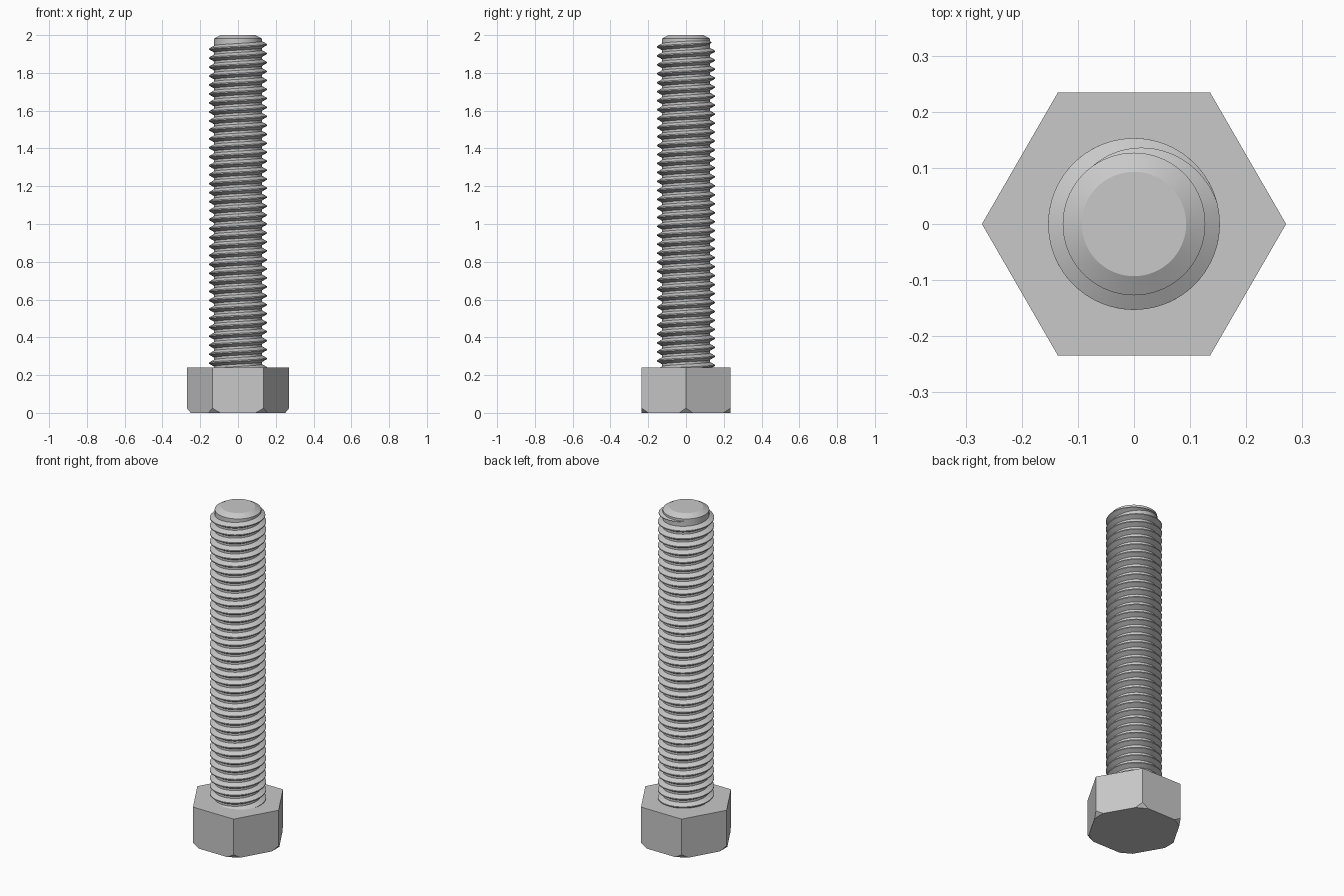
import bpy, bmesh, math
from mathutils import Vector

cube = bpy.data.objects.get("Cube")
if cube:
    bpy.data.objects.remove(cube, do_unlink=True)

HEAD_TOP, HEAD_R = 0.24, 0.271
CORE_R, CREST_R, PITCH = 0.127, 0.153, 0.0475

steel = bpy.data.materials.new("grey steel")
steel.use_nodes = True
colour = (0.58, 0.58, 0.58, 1)
steel.diffuse_color = colour
steel.node_tree.nodes["Principled BSDF"].inputs["Base Color"].default_value = colour


def finish(name, bm, smooth=False):
    """Turn a bmesh into a named steel object."""
    bmesh.ops.recalc_face_normals(bm, faces=bm.faces)
    mesh = bpy.data.meshes.new(name)
    bm.to_mesh(mesh)
    bm.free()
    mesh.materials.append(steel)
    obj = bpy.data.objects.new(name, mesh)
    bpy.context.collection.objects.link(obj)
    if smooth:
        bpy.ops.object.select_all(action="DESELECT")
        obj.select_set(True)
        bpy.context.view_layer.objects.active = obj
        bpy.ops.object.shade_smooth_by_angle(angle=math.radians(22))
    return obj


def stacked_rings(profile, sides):
    """Closed solid of revolution from (radius, height) pairs."""
    bm = bmesh.new()
    rings = []
    for r, z in profile:
        angles = [math.tau * i / sides for i in range(sides)]
        rings.append([bm.verts.new((r * math.cos(a), r * math.sin(a), z)) for a in angles])
    for low, high in zip(rings, rings[1:]):
        for i in range(sides):
            j = (i + 1) % sides
            bm.faces.new((low[i], low[j], high[j], high[i]))
    bm.faces.new(rings[0])
    bm.faces.new(rings[-1])
    return bm


# Hexagonal head with its lower corners cut off
head = stacked_rings([(HEAD_R, 0), (HEAD_R, HEAD_TOP)], 6)
for k in range(6):
    a = k * math.pi / 3
    out = Vector((math.cos(a), math.sin(a), 0))
    bmesh.ops.bisect_plane(
        head, geom=head.verts[:] + head.edges[:] + head.faces[:],
        plane_co=out * (HEAD_R - 0.021), plane_no=out * 0.025 - Vector((0, 0, 0.021)),
        clear_outer=True)
    bmesh.ops.holes_fill(head, edges=[e for e in head.edges if e.is_boundary])
finish("hex_head", head)

# Shank core with a chamfered tip
core = stacked_rings([(CORE_R, HEAD_TOP - 0.04), (CORE_R, 1.981), (0.093, 2)], 72)
finish("shank_core", core, smooth=True)

# Helical thread ridge that fades out near the tip
STEPS = 72
fade_start, end = math.radians(15), math.radians(130)
start = -36.6 * math.tau
count = round((end - start) / math.tau * STEPS)
root_r = CORE_R - 0.001
crest_half, root_half = PITCH / 16, PITCH * 0.385

thread = bmesh.new()
rows = []
for i in range(count + 1):
    t = start + (end - start) * i / count
    size = max(0.02, min(1, (end - t) / (end - fade_start)))
    z = 1.95 + PITCH * t / math.tau
    crest = root_r + (CREST_R - root_r) * size
    section = [(root_r, -root_half), (crest, -crest_half), (crest, crest_half), (root_r, root_half)]
    rows.append([thread.verts.new((r * math.cos(t), r * math.sin(t), z + h * size))
                 for r, h in section])
for a, b in zip(rows, rows[1:]):
    for i in range(4):
        j = (i + 1) % 4
        thread.faces.new((a[i], b[i], b[j], a[j]))
thread.faces.new(rows[0])
thread.faces.new(rows[-1])
finish("screw_thread", thread, smooth=True)
